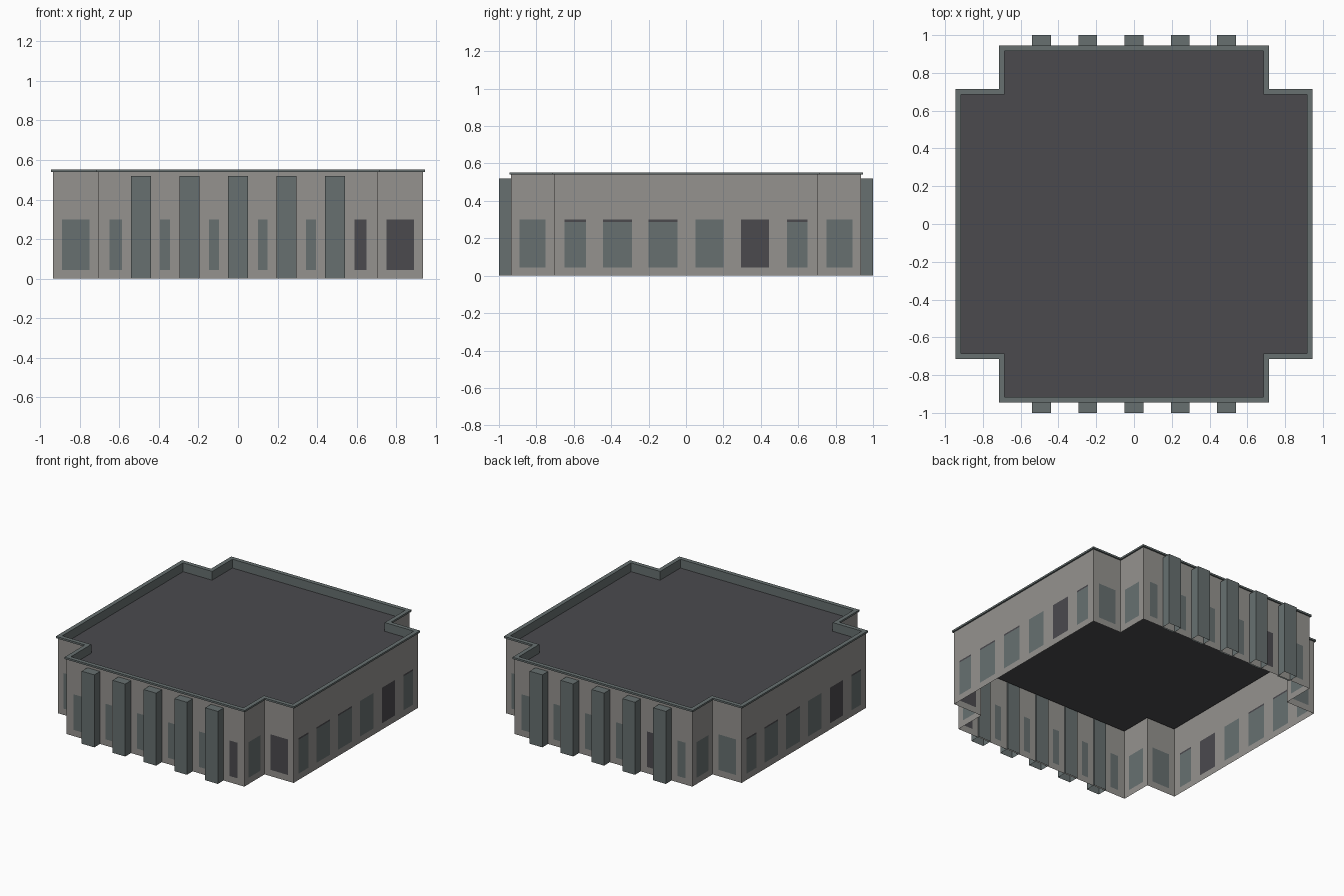
import bpy, bmesh
from mathutils import Vector

if "Cube" in bpy.data.objects:
    bpy.data.objects.remove(bpy.data.objects["Cube"])


def material(name, rgb):
    m = bpy.data.materials.new(name)
    m.diffuse_color = (*rgb, 1)
    m.use_nodes = True
    m.node_tree.nodes["Principled BSDF"].inputs["Base Color"].default_value = m.diffuse_color
    return m


STONE = material("pale stone", (0.30, 0.29, 0.275))
TRIM = material("grey green trim", (0.135, 0.163, 0.163))
DARK = material("dark roofing", (0.070, 0.068, 0.076))

A, B = 0.935, 0.705          # half length and half width of each arm of the cross
TOP, ROOF = 0.54, 0.49


def outline(d=0.0):
    """Cross-shaped plan, counter-clockwise, offset outward by d."""
    a, b = A + d, B + d
    quarter = [(b, -a), (b, -b), (a, -b)]
    pts = []
    for _ in range(4):
        pts += quarter
        quarter = [(-y, x) for x, y in quarter]
    return [Vector(p) for p in pts]


def finish(bm, name, mats):
    bmesh.ops.remove_doubles(bm, verts=bm.verts, dist=1e-5)
    me = bpy.data.meshes.new(name)
    bm.to_mesh(me)
    bm.free()
    for m in mats:
        me.materials.append(m)
    ob = bpy.data.objects.new(name, me)
    bpy.context.collection.objects.link(ob)
    return ob


def strip(bm, lower, zl, upper, zu):
    """Closed band of quads between two outlines."""
    n = len(lower)
    for i in range(n):
        j = (i + 1) % n
        bm.faces.new([bm.verts.new((*p, z)) for p, z in
                      ((lower[i], zl), (lower[j], zl), (upper[j], zu), (upper[i], zu))])


# Walls: each wall is a grid of faces, windows picked out by column and row
SIDE = [(-.65, -.535), (-.445, -.29), (-.2, -.045), (.05, .2), (.295, .445), (.54, .65)]
FRONT = [(-.65, -.587), (-.395, -.345), (-.147, -.097),
         (.1, .15), (.345, .395), (.588, .65)]
NOTCH = [(-.07, .07)]
LAYOUT = {2: SIDE, 8: SIDE, 5: FRONT, 11: FRONT}
DARK_WINDOW = {2: 4, 8: 4, 5: 4, 11: 5, 1: 0}
ROWS = [0, .045, .288, .30, TOP]

bm = bmesh.new()
pts = outline()
for i, p in enumerate(pts):
    q = pts[(i + 1) % 12]
    half = (q - p).length / 2
    mid, along = (p + q) / 2, (q - p).normalized()
    cols = [-half] + [t for w in LAYOUT.get(i, NOTCH) for t in w] + [half]
    for c in range(len(cols) - 1):
        for r in range(4):
            corners = ((c, r), (c + 1, r), (c + 1, r + 1), (c, r + 1))
            f = bm.faces.new([bm.verts.new((*(mid + along * cols[u]), ROWS[v]))
                              for u, v in corners])
            if c % 2 and r in (1, 2):
                k = c // 2
                shaded = r == 2 and i in (2, 8) and k != 3
                f.material_index = 2 if DARK_WINDOW.get(i) == k or shaded else 1
finish(bm, "walls_with_windows", [STONE, TRIM, DARK])

# Coping around the top, with the inner face of the parapet
bm = bmesh.new()
out, inn = outline(0.01), outline(-0.02)
strip(bm, out, TOP, out, 0.553)
strip(bm, out, 0.553, inn, 0.553)
strip(bm, inn, 0.553, inn, ROOF)
strip(bm, pts, TOP, out, TOP)
finish(bm, "parapet_coping", [TRIM])

# Flat roof
bm = bmesh.new()
f = bm.faces.new([bm.verts.new((*p, ROOF)) for p in inn])
finish(bm, "flat_roof", [DARK])

# Pilasters on front and back, open at the foot
for side, name in ((-1, "front"), (1, "back")):
    for k in range(-2, 3):
        bm = bmesh.new()
        bmesh.ops.create_cube(bm, size=1)
        for v in bm.verts:
            v.co = (k * 0.245 + v.co.x * 0.10, side * 0.95 + v.co.y * 0.10,
                    (v.co.z + 0.5) * 0.52)
        base = [f for f in bm.faces if f.calc_center_median().z < 0.01]
        bmesh.ops.delete(bm, geom=base, context='FACES')
        # keep the part inside the parapet below the roof
        for v in bm.verts:
            if abs(v.co.y) < 0.93 and v.co.z > 0.1:
                v.co.y = side * 0.925
            elif abs(v.co.y) < 0.93:
                v.co.y = side * 0.925
        finish(bm, f"{name}_pilaster", [TRIM])
